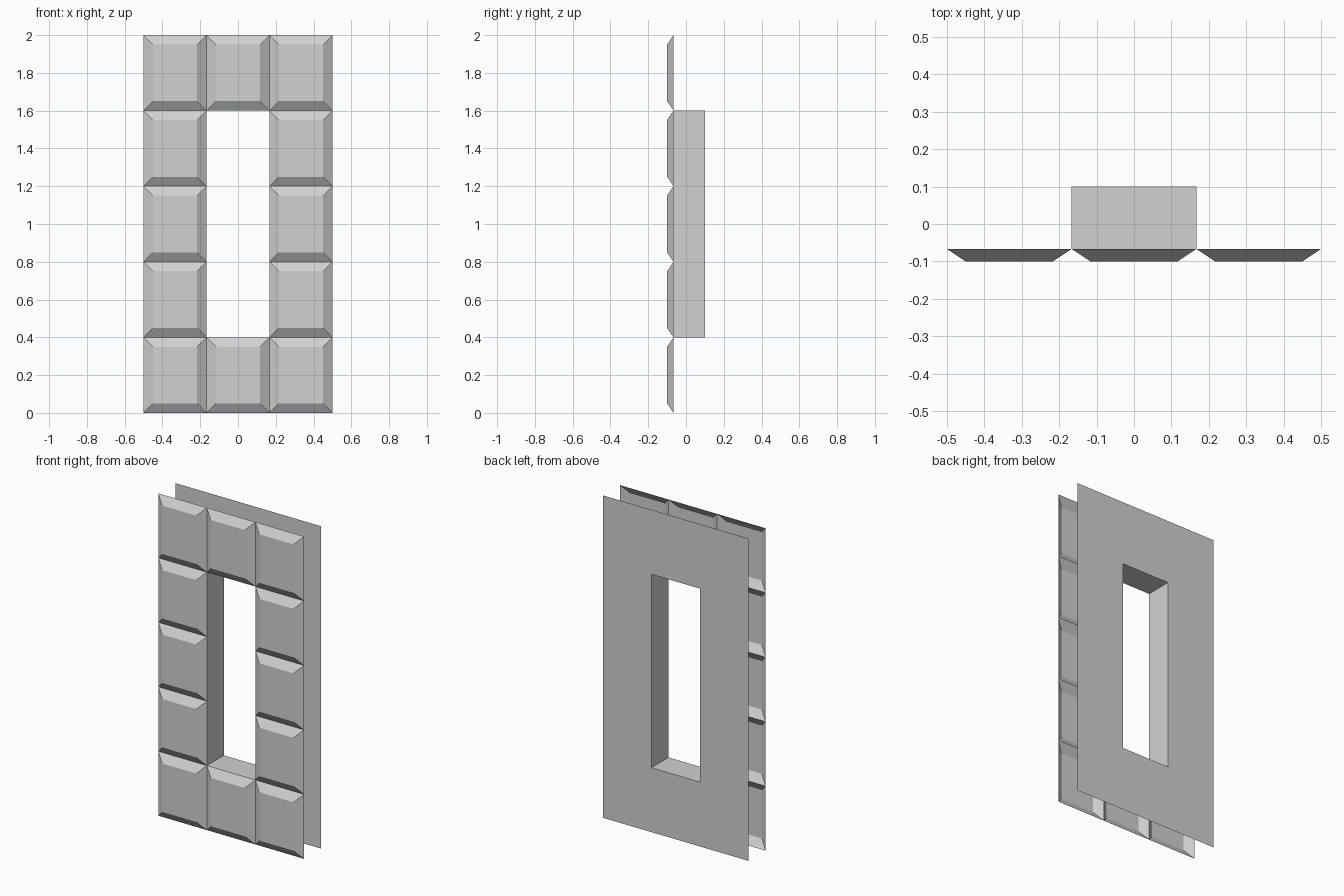
import bpy, bmesh
from math import radians
from mathutils import Matrix, Vector

WIDTH, HEIGHT = 1.0, 2.0
COLS, ROWS = 3, 5
Y_SEAM, Y_BACK = -0.0667, 0.1      # block seams, rear sheet
BEVEL, RELIEF = 0.05, 0.0333       # chamfer width and block relief

cube = bpy.data.objects.get("Cube")
if cube:
    bpy.data.objects.remove(cube, do_unlink=True)

grey = bpy.data.materials.new("plain grey")
grey.use_nodes = True
colour = (0.64, 0.64, 0.64, 1)
grey.diffuse_color = colour
grey.node_tree.nodes["Principled BSDF"].inputs["Base Color"].default_value = colour


def add_object(name, bm):
    mesh = bpy.data.meshes.new(name)
    bm.to_mesh(mesh)
    bm.free()
    mesh.materials.append(grey)
    obj = bpy.data.objects.new(name, mesh)
    bpy.context.collection.objects.link(obj)
    return obj


def wall_sheet(y, facing):
    """Upright sheet of cells with the window cells removed; facing -1 is front."""
    bm = bmesh.new()
    bmesh.ops.create_grid(bm, x_segments=COLS, y_segments=ROWS, size=0.5)
    bm.transform(Matrix.Translation((0, y, HEIGHT / 2))
                 @ Matrix.Rotation(radians(-90 * facing), 4, 'X')
                 @ Matrix.Diagonal((WIDTH, HEIGHT, 1, 1)))
    window = []
    for face in bm.faces:
        c = face.calc_center_median()
        if abs(c.x) < WIDTH / COLS / 2 and abs(c.z - HEIGHT / 2) < HEIGHT * 0.3:
            window.append(face)
    bmesh.ops.delete(bm, geom=window, context='FACES')
    bm.normal_update()
    return bm


# Front: chamfered blocks, open behind
front = wall_sheet(Y_SEAM, -1)
bmesh.ops.inset_individual(front, faces=front.faces[:], thickness=BEVEL,
                           depth=RELIEF, use_even_offset=True)
add_object("front_blocks", front)

# Back: flat sheet with the same opening
add_object("back_panel", wall_sheet(Y_BACK, 1))

# Window reveal: open-ended box lining the opening
reveal = bmesh.new()
bmesh.ops.create_cube(reveal, size=1)
ends = [f for f in reveal.faces if abs(f.normal.y) > 0.5]
bmesh.ops.delete(reveal, geom=ends, context='FACES')
bmesh.ops.scale(reveal, verts=reveal.verts,
                vec=(WIDTH / COLS, Y_BACK - Y_SEAM, HEIGHT * (ROWS - 2) / ROWS))
bmesh.ops.translate(reveal, verts=reveal.verts,
                    vec=Vector((0, (Y_BACK + Y_SEAM) / 2, HEIGHT / 2)))
bmesh.ops.reverse_faces(reveal, faces=reveal.faces[:])
add_object("window_reveal", reveal)
